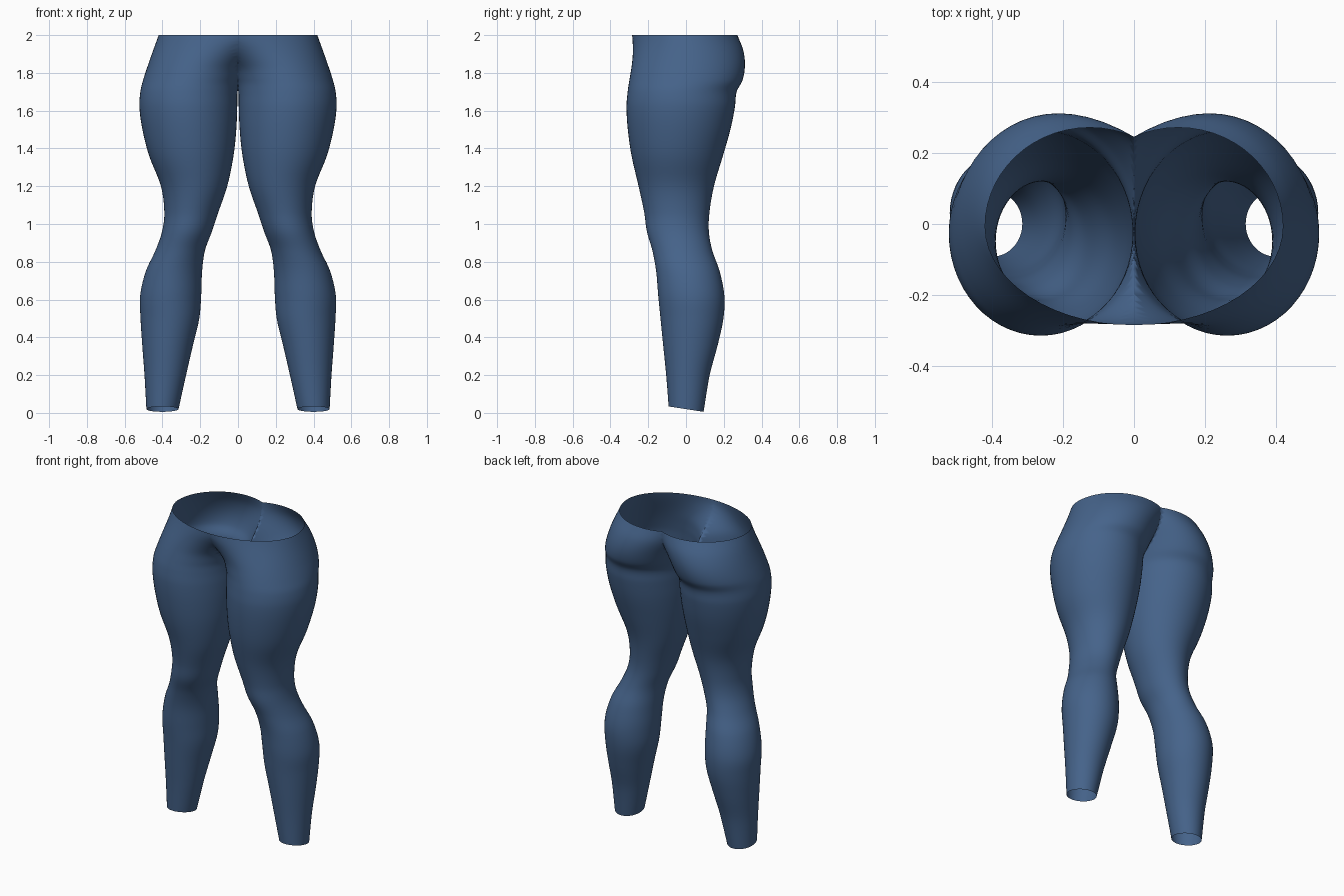
import bpy, bmesh, math

if "Cube" in bpy.data.objects:
    bpy.data.objects.remove(bpy.data.objects["Cube"])

# Leg sections: z, outer x, inner x of front half, inner x of back half, front y, back y
ROWS = [
    (0.02, .485, .315, .315, -.092, .093),
    (0.20, .495, .275, .275, -.105, .125),
    (0.36, .507, .238, .238, -.121, .168),
    (0.50, .516, .205, .205, -.135, .198),
    (0.62, .518, .195, .195, -.147, .203),
    (0.75, .488, .190, .190, -.158, .178),
    (0.86, .437, .175, .175, -.178, .139),
    (0.96, .402, .138, .138, -.207, .121),
    (1.06, .390, .105, .105, -.221, .124),
    (1.20, .408, .057, .057, -.251, .148),
    (1.36, .470, .024, .024, -.288, .195),
    (1.50, .506, .009, .009, -.308, .235),
    (1.62, .522, .004, .004, -.315, .259),
    (1.70, .517, .002, .002, -.309, .268),
    (1.76, .503, -.012, -.012, -.300, .299),
    (1.84, .477, -.060, -.045, -.287, .312),
    (1.92, .449, -.190, -.100, -.281, .303),
    (2.00, .420, -.420, -.170, -.285, .272),
]
SIDES, STEPS = 56, 5


def smooth_rows(rows, steps):
    """Catmull-Rom interpolation through the section rows."""
    out = []
    for i in range(len(rows) - 1):
        a, b, c, d = (rows[max(i - 1, 0)], rows[i], rows[i + 1],
                      rows[min(i + 2, len(rows) - 1)])
        for s in range(steps):
            t = s / steps
            row = []
            for k in range(6):
                h = c[0] - b[0]
                if k == 0:
                    row.append(b[0] + h * t)
                    continue
                m1 = (c[k] - a[k]) / (c[0] - a[0]) * h
                m2 = (d[k] - b[k]) / (d[0] - b[0]) * h
                row.append((2*t**3 - 3*t*t + 1) * b[k] + (t**3 - 2*t*t + t) * m1
                           + (3*t*t - 2*t**3) * c[k] + (t**3 - t*t) * m2)
            out.append(row)
    out.append(rows[-1])
    return out


fabric = bpy.data.materials.new("denim blue")
fabric.diffuse_color = (0.06, 0.125, 0.255, 1)
fabric.use_nodes = True
fabric.node_tree.nodes["Principled BSDF"].inputs["Base Color"].default_value = fabric.diffuse_color

# One leg with its half of the hips, as an open tube
bm = bmesh.new()
rings = []
for z, xo, xf, xb, yf, yb in smooth_rows(ROWS, STEPS):
    cy, ry = (yf + yb) / 2, (yb - yf) / 2
    ring = []
    for j in range(SIDES):
        a = 2 * math.pi * j / SIDES
        xi = xb if math.sin(a) >= 0 else xf
        x = (xo + xi) / 2 + (xo - xi) / 2 * math.cos(a)
        y = cy + ry * math.sin(a)
        # the ankle hem is lower at the heel
        tilt = -0.17 * y * max(0, 1 - z / 0.2)
        ring.append(bm.verts.new((x, y, z + tilt)))
    rings.append(ring)
for lo, hi in zip(rings, rings[1:]):
    for j in range(SIDES):
        k = (j + 1) % SIDES
        bm.faces.new((lo[j], lo[k], hi[k], hi[j]))

# Cut at the centre line so both halves join in a seam
bmesh.ops.bisect_plane(bm, geom=bm.verts[:] + bm.edges[:] + bm.faces[:], dist=1e-5,
                       plane_co=(0, 0, 0), plane_no=(-1, 0, 0), clear_outer=True)
mesh = bpy.data.meshes.new("leggings")
bm.to_mesh(mesh)
bm.free()
mesh.materials.append(fabric)

leggings = bpy.data.objects.new("leggings", mesh)
bpy.context.collection.objects.link(leggings)
mirror = leggings.modifiers.new("other_leg", 'MIRROR')
mirror.use_mirror_merge = True
mirror.merge_threshold = 0.0005

bpy.context.view_layer.objects.active = leggings
leggings.select_set(True)
bpy.ops.object.shade_smooth_by_angle(angle=math.radians(50))
